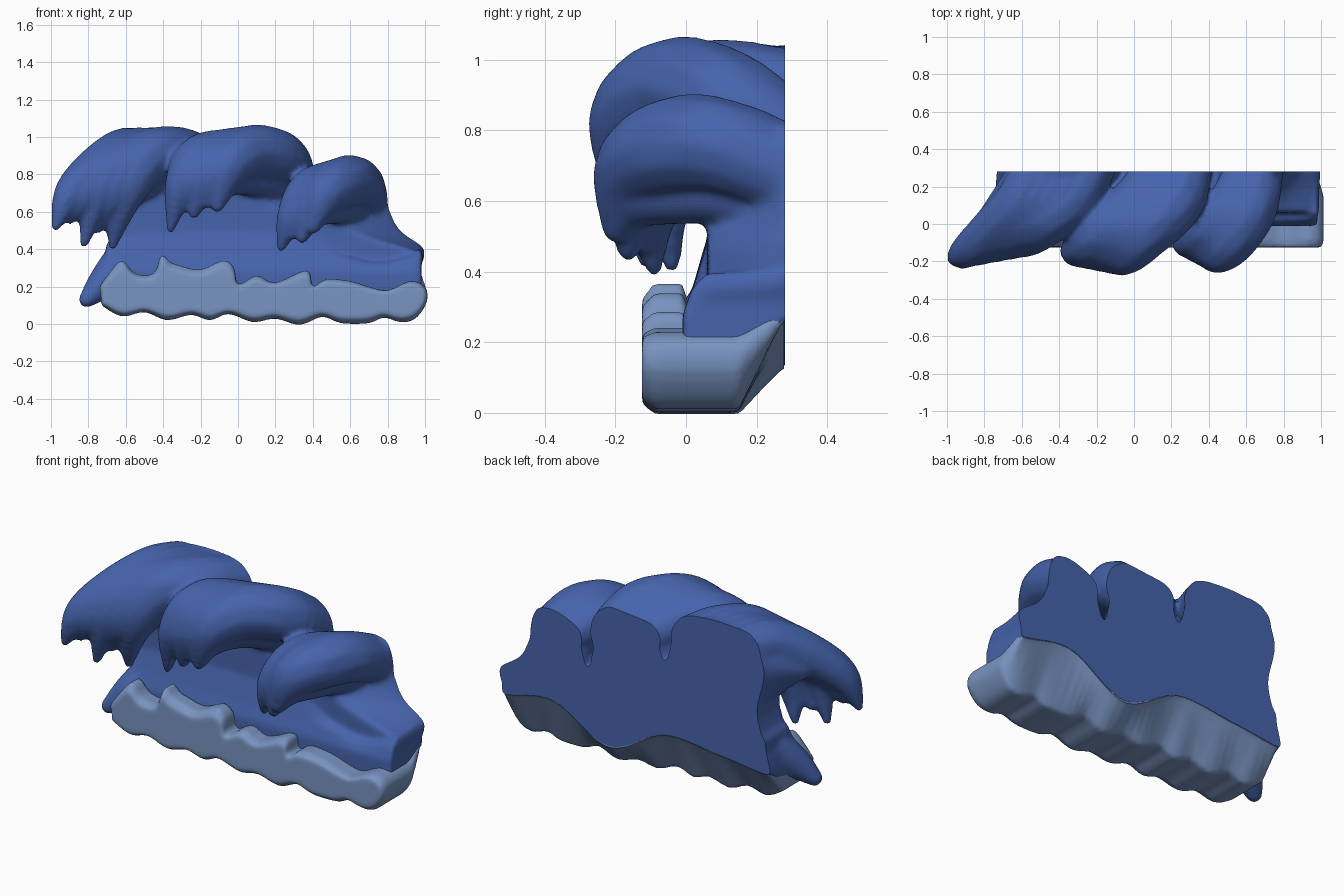
import bpy, bmesh
from mathutils import Vector

BACK = 0.28

cube = bpy.data.objects.get("Cube")
if cube:
    bpy.data.objects.remove(cube)


def material(name, color):
    m = bpy.data.materials.new(name)
    m.use_nodes = True
    m.diffuse_color = (*color, 1)
    m.node_tree.nodes["Principled BSDF"].inputs["Base Color"].default_value = (*color, 1)
    return m


water = material("deep_blue", (0.06, 0.125, 0.41))
foam_blue = material("foam_blue", (0.19, 0.295, 0.53))


def spline(pts, u):
    """Point on a Catmull-Rom curve, u from 0 to 1."""
    f = min(max(u, 0), 1) * (len(pts) - 1)
    i = min(int(f), len(pts) - 2)
    t = f - i
    a, b, c, d = (pts[min(max(k, 0), len(pts) - 1)] for k in range(i - 1, i + 3))
    return 0.5 * (2 * b + (c - a) * t + (2 * a - 5 * b + 4 * c - d) * t * t
                  + (3 * b - a - 3 * c + d) * t ** 3)


def rounded(outline, per=4):
    """Smooth curve through the outline points."""
    pts = [Vector(p) for p in outline]
    n = per * (len(pts) - 1)
    return [tuple(spline(pts, k / n)) for k in range(n + 1)]


def strand(bm, pts, steps=26):
    """Tapered rope of balls; each point is x, y, z, radius."""
    for k in range(steps + 1):
        x, y, z, r = spline(pts, k / steps)
        ball = bmesh.ops.create_icosphere(bm, subdivisions=2, radius=max(r, 0.02))
        bmesh.ops.translate(bm, verts=ball["verts"], vec=(x, y, z))


def loft(bm, outline, sections):
    """Join copies of an x-z outline, one per section (y, reshape)."""
    rings = []
    for y, reshape in sections:
        rings.append([bm.verts.new((p[0], y, p[1])) for p in (reshape(x, z) for x, z in outline)])
    n = len(outline)
    for a, b in zip(rings, rings[1:]):
        for i in range(n):
            bm.faces.new((a[i], a[(i + 1) % n], b[(i + 1) % n], b[i]))
    bm.faces.new(rings[0])
    bm.faces.new(rings[-1][::-1])
    bmesh.ops.recalc_face_normals(bm, faces=bm.faces)


def finish(bm, name, mat, back, voxel, smoothing):
    """Fuse the parts, soften them and cut the back flat."""
    bmesh.ops.triangulate(bm, faces=bm.faces)
    mesh = bpy.data.meshes.new(name)
    bm.to_mesh(mesh)
    bm.free()
    obj = bpy.data.objects.new(name, mesh)
    bpy.context.collection.objects.link(obj)
    fuse = obj.modifiers.new("fuse", "REMESH")
    fuse.mode = "VOXEL"
    fuse.voxel_size = voxel
    soft = obj.modifiers.new("soften", "SMOOTH")
    soft.factor = 0.5
    soft.iterations = smoothing
    graph = bpy.context.evaluated_depsgraph_get()
    fused = bpy.data.meshes.new_from_object(obj.evaluated_get(graph))
    obj.modifiers.clear()
    bm = bmesh.new()
    bm.from_mesh(fused)
    for f in bm.faces:
        f.smooth = True
    cut = bmesh.ops.bisect_plane(bm, geom=bm.verts[:] + bm.edges[:] + bm.faces[:],
                                 plane_co=(0, back, 0), plane_no=(0, 1, 0), clear_outer=True)
    rim = [e for e in cut["geom_cut"] if isinstance(e, bmesh.types.BMEdge)]
    cap = bmesh.ops.triangle_fill(bm, edges=rim, use_beauty=True, normal=(0, 1, 0))
    for f in cap["geom"]:
        if isinstance(f, bmesh.types.BMFace):
            f.smooth = False
    for e in rim:
        e.smooth = False
    bm.to_mesh(fused)
    bm.free()
    fused.materials.clear()
    fused.materials.append(mat)
    obj.data = fused


def shoreline(x):
    """Height where water meets foam along the back."""
    return spline([.24, .28, .3, .13, .31, .26], (x + .75) / 1.75)


# Back wall with three humps, sweeping left towards the front
bm = bmesh.new()
wall = [(-.7, .34), (-.68, .45), (-.65, .6), (-.69, .85), (-.56, 1.02), (-.25, 1.03), (-.12, .9),
        (-.06, .71), (.01, .84), (.12, .91), (.29, .91), (.38, .78), (.43, .54), (.5, .7), (.62, .8),
        (.76, .81), (.81, .62), (.87, .5), (.99, .41), (.99, .34)]


def lean(y):
    def reshape(x, z):
        start = .36 if x > .7 else .5 if .2 < x < .46 else .6
        k = min(max((z - start) / .22, 0), 1) * (BACK - y)
        return x - k * (.65 if x < -.5 else 1.15), z - k * .3
    return reshape


loft(bm, rounded(wall), [(y, lean(min(y, BACK))) for y in (.06, .13, .2, BACK, .4)])

# Ledge at the foot of the wall, wavy along its lower back edge
ledge = rounded([(-.74, .24), (-.71, .36), (-.66, .46), (-.3, .48), (.1, .48), (.4, .46), (.55, .38),
                 (.72, .33), (.88, .35), (.98, .41)])
ledge += [(.98 - 1.72 * k / 30, 0) for k in range(31)]


def shore(x, z):
    return x, max(z, shoreline(x))


loft(bm, ledge, [(-.01, lambda x, z: (x, min(max(z, .14), .28))), (.02, lambda x, z: (x, min(max(z, .15), .36))),
                 (.055, lambda x, z: (x, max(z, .16))), (.16, lambda x, z: (x, max(z, .17))),
                 (BACK, shore), (.4, shore)])

# Low tail of water at the right end
strand(bm, [Vector(p) for p in ((-.64, .12, .32, .1), (-.71, .04, .23, .09), (-.81, -.02, .13, .045))])

# Curling crests: outer and inner guide strands, and lifts of the drip tips
crests = [
    ([(-.5, .34, .9, .13), (-.62, .12, .92, .13), (-.77, -.04, .82, .12), (-.9, -.15, .69, .09),
      (-.975, -.19, .52, .025)],
     [(-.22, .34, .88, .14), (-.33, .14, .91, .15), (-.49, .02, .88, .15), (-.6, -.07, .71, .11),
      (-.67, -.04, .42, .025)],
     (0, .06, -.04, .06, 0)),
    ([(.16, .34, .75, .12), (-.01, .1, .87, .14), (-.19, -.05, .885, .14), (-.3, -.14, .75, .095),
      (-.36, -.13, .51, .025)],
     [(.31, .34, .74, .12), (.23, .12, .88, .15), (.06, -.04, .915, .15), (-.06, -.16, .83, .12),
      (-.11, -.2, .63, .035)],
     (0, .08, .02, .05, 0)),
    ([(.62, .34, .65, .11), (.5, .1, .74, .12), (.39, -.03, .71, .125), (.29, -.1, .58, .085),
      (.23, -.09, .41, .025)],
     [(.68, .34, .66, .13), (.64, .12, .75, .14), (.56, -.03, .755, .145), (.46, -.15, .69, .115),
      (.4, -.2, .52, .04)],
     (0, .03, -.02, 0)),
]
for outer, inner, lifts in crests:
    for i, lift in enumerate(lifts):
        t = i / (len(lifts) - 1)
        pts = [Vector(a).lerp(Vector(b), t) for a, b in zip(outer, inner)]
        pts[-1].z += lift
        strand(bm, pts)
    # Throat under the inner edge, closing the hollow against the wall
    strand(bm, [Vector((x - .05 * w, y + .02 * w, z - .13 * w, r * (1 - .35 * w)))
                for (x, y, z, r), w in zip(inner, (.7, 1, 1, .6, 0))])
finish(bm, "waves", water, BACK, 0.014, 9)

# Foam base: lumpy outline, undercut towards the back
bm = bmesh.new()
top = [(-.74, .2), (-.69, .27), (-.62, .34), (-.55, .27), (-.45, .27), (-.41, .37), (-.36, .33), (-.3, .31),
       (-.2, .29), (-.08, .34), (-.02, .3), (0, .21), (.1, .26), (.2, .22), (.37, .29), (.4, .2),
       (.47, .24), (.6, .23), (.7, .2), (.8, .18), (.92, .23), (1, .2), (1.01, .12)]
bottom = [(.95, .03), (.87, .01), (.78, .035), (.7, .005), (.55, .005), (.45, .04), (.33, -.005),
          (.2, .03), (.08, .01), (-.05, .055), (-.15, .02), (-.25, .05), (-.38, .02), (-.5, .065),
          (-.62, .04), (-.73, .1)]


def low(x, z):
    return x, min(z, .24)


def undercut(x, z):
    x = min(max(x, -.72), .975)
    return x, shoreline(x) + (.03 if z > .12 else 0)


loft(bm, rounded(top + bottom, 3),
     [(-.125, lambda x, z: (x * .99, .15 + (z - .15) * .8)), (-.09, lambda x, z: (x, z)),
      (-.01, lambda x, z: (x, z)), (.03, low), (.15, low), (BACK, undercut), (.32, undercut)])
finish(bm, "foam_base", foam_blue, BACK - .002, 0.012, 4)
